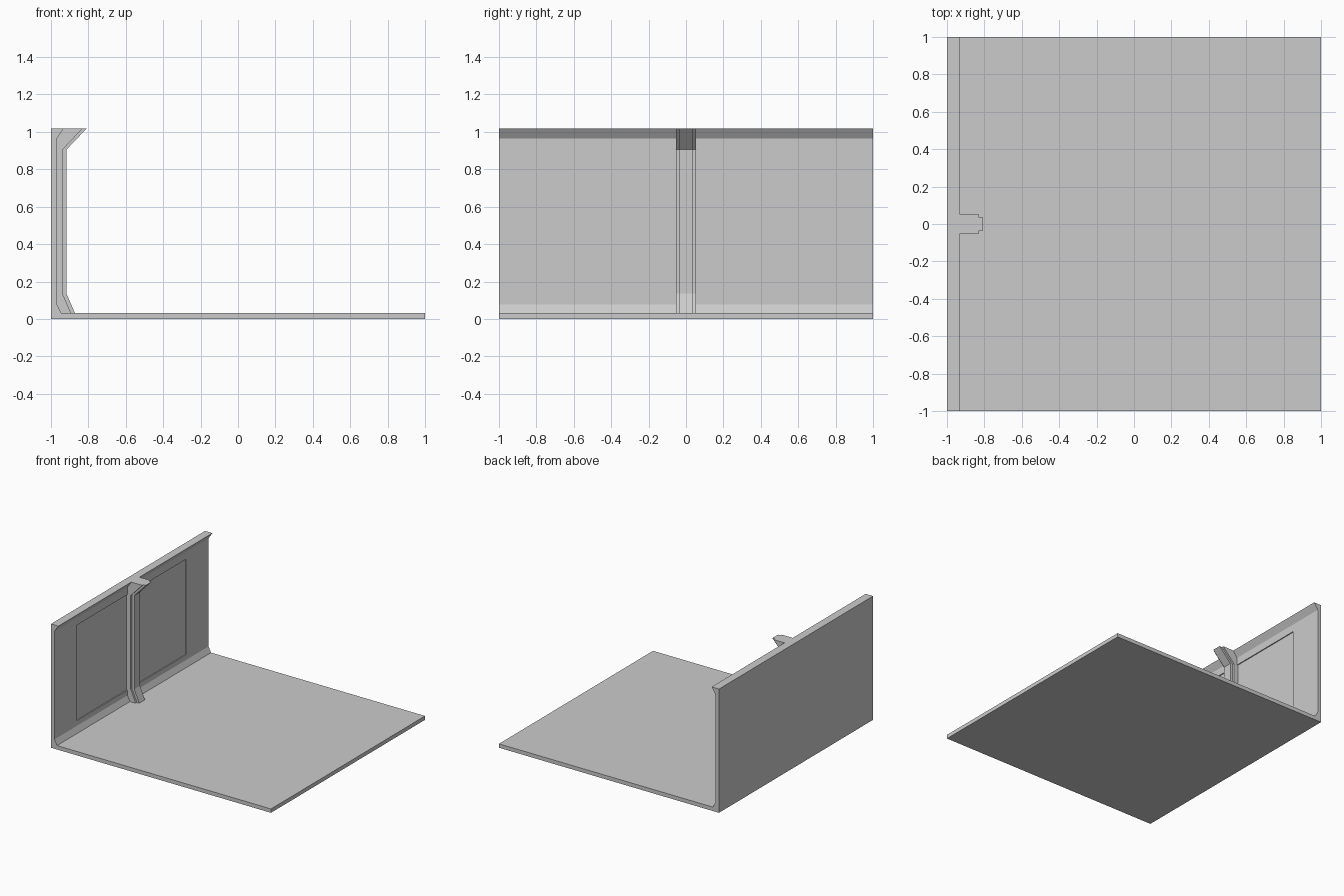
import bpy, bmesh

if "Cube" in bpy.data.objects:
    bpy.data.objects.remove(bpy.data.objects["Cube"])


def extrude_profile(name, profile, half_width):
    """Closed XZ profile made solid across y = -half_width..half_width."""
    bm = bmesh.new()
    face = bm.faces.new([bm.verts.new((x, -half_width, z)) for x, z in profile])
    new = bmesh.ops.extrude_face_region(bm, geom=[face])["geom"]
    verts = [v for v in new if isinstance(v, bmesh.types.BMVert)]
    bmesh.ops.translate(bm, verts=verts, vec=(0, 2 * half_width, 0))
    bmesh.ops.recalc_face_normals(bm, faces=bm.faces)
    mesh = bpy.data.meshes.new(name)
    bm.to_mesh(mesh)
    bm.free()
    obj = bpy.data.objects.new(name, mesh)
    bpy.context.collection.objects.link(obj)
    return obj


TOP, FLOOR, BACK = 1.017, 0.032, -0.985

# Floor slab and wall with flared skirting and cornice
shell = extrude_profile("floor_and_wall", [
    (-1, 0), (1, 0), (1, FLOOR), (-0.945, FLOOR), (-0.968, 0.077),
    (-0.968, 0.965), (-0.933, TOP), (-1, TOP)], 1.0)

# Shallow recessed panels in the wall, either side of the rib
for name, y in (("panel_cutter_left", -0.375), ("panel_cutter_right", 0.375)):
    bpy.ops.mesh.primitive_cube_add(size=1, location=(-0.926, y, 0.512))
    cutter = bpy.context.object
    cutter.name = name
    cutter.scale = (0.1, 0.67, 0.785)
    cutter.hide_render = True
    cutter.display_type = 'WIRE'
    cut = shell.modifiers.new(name, 'BOOLEAN')
    cut.operation = 'DIFFERENCE'
    cut.solver = 'EXACT'
    cut.object = cutter

# Stepped rib: wide backing with a narrower raised face
for name, foot, face, head, half in (
        ("rib_backing", -0.893, -0.938, -0.832, 0.053),
        ("rib_face", -0.872, -0.917, -0.81, 0.037)):
    extrude_profile(name, [
        (BACK, FLOOR), (foot, FLOOR), (face, 0.135),
        (face, 0.905), (head, TOP), (BACK, TOP)], half)
